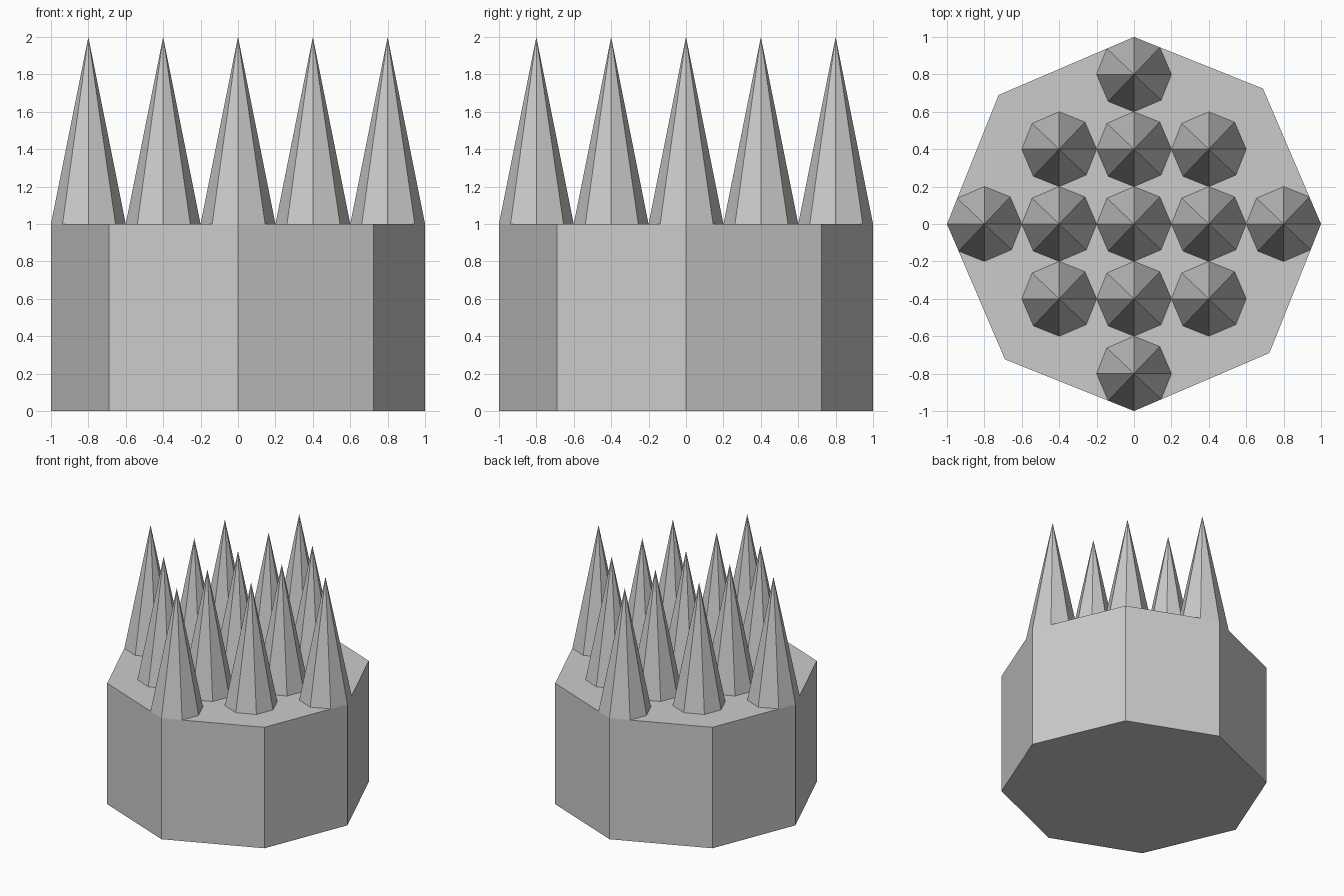
import bpy, bmesh, math

SPACING = 0.4
CORNER = math.radians(46.4)  # the diagonal corners sit slightly past 45 degrees

old = bpy.data.objects.get("Cube")
if old:
    bpy.data.objects.remove(old, do_unlink=True)

grey = bpy.data.materials.new("plain_grey")
grey.use_nodes = True
colour = (0.6, 0.6, 0.6, 1)
grey.diffuse_color = colour
grey.node_tree.nodes["Principled BSDF"].inputs["Base Color"].default_value = colour


def octagon(bm, radius, z):
    """Ring of eight vertices, counter-clockwise from +x."""
    angles = [q * math.pi / 2 + a for q in range(4) for a in (0, CORNER)]
    return [bm.verts.new((radius * math.cos(a), radius * math.sin(a), z)) for a in angles]


def finish(bm, name):
    bm.normal_update()
    mesh = bpy.data.meshes.new(name)
    bm.to_mesh(mesh)
    bm.free()
    mesh.materials.append(grey)
    return mesh


def add(name, mesh, location=(0, 0, 0)):
    obj = bpy.data.objects.new(name, mesh)
    obj.location = location
    bpy.context.collection.objects.link(obj)


# Eight-sided base block
bm = bmesh.new()
low, high = octagon(bm, 1, 0), octagon(bm, 1, 1)
bm.faces.new(high)
bm.faces.new(low[::-1])
for i in range(8):
    j = (i + 1) % 8
    bm.faces.new((low[i], low[j], high[j], high[i]))
add("base_block", finish(bm, "base_block"))

# One spike mesh, open underneath where it meets the block
bm = bmesh.new()
ring = octagon(bm, SPACING / 2, 0)
tip = bm.verts.new((0, 0, 1))
for i in range(8):
    bm.faces.new((ring[i], ring[(i + 1) % 8], tip))
spike = finish(bm, "spike")

# Spikes on a square grid, kept within the block's outline
for i in range(-2, 3):
    for j in range(-2, 3):
        if i * i + j * j <= 4:
            add(f"spike_column{i + 3}_row{j + 3}", spike, (i * SPACING, j * SPACING, 1))
